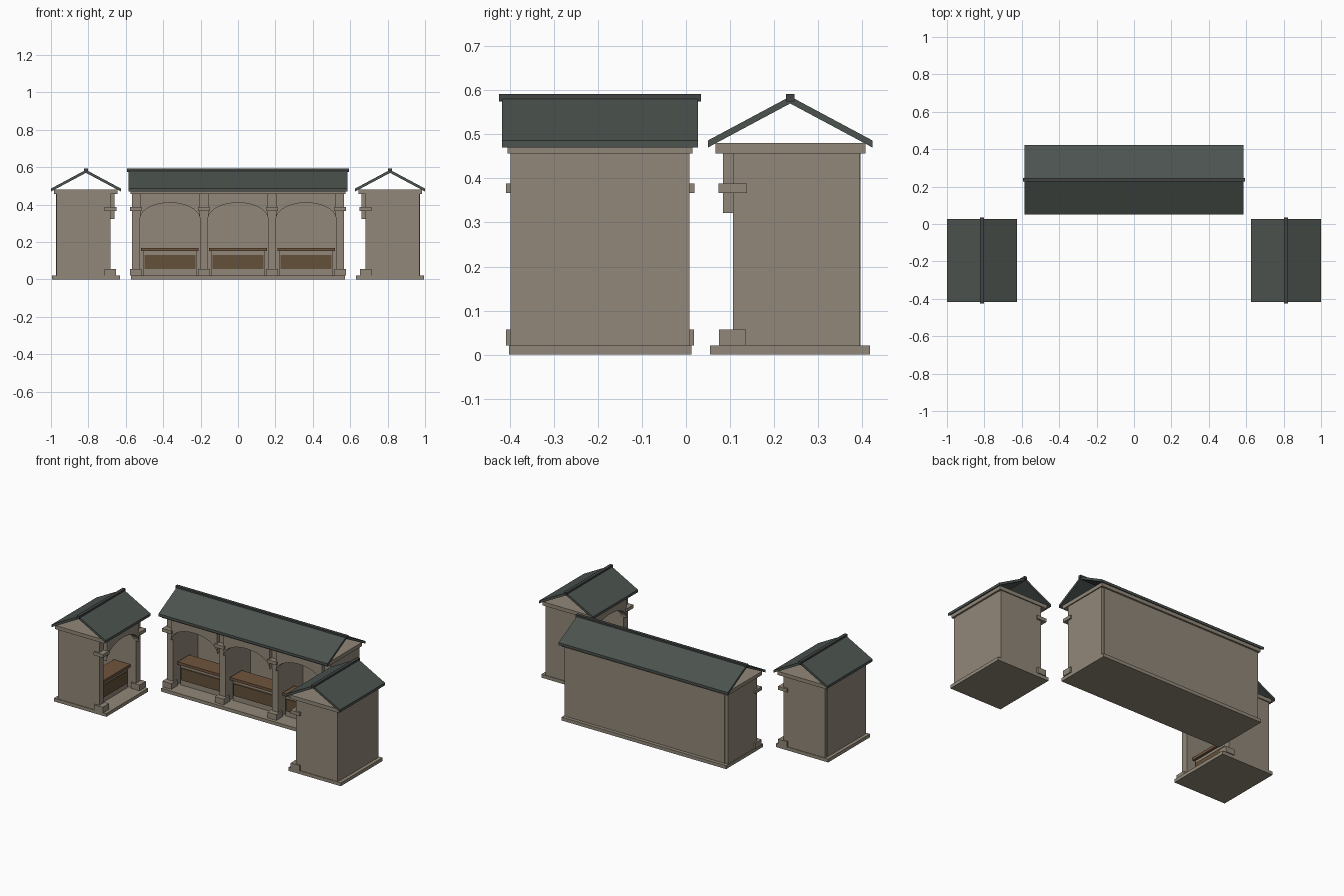
import bpy, math
from mathutils import Matrix

if "Cube" in bpy.data.objects:
    bpy.data.objects.remove(bpy.data.objects["Cube"])


def material(name, rgb):
    m = bpy.data.materials.new(name)
    m.diffuse_color = (*rgb, 1)
    m.use_nodes = True
    m.node_tree.nodes["Principled BSDF"].inputs["Base Color"].default_value = m.diffuse_color
    return m


STONE = material("stone", (0.285, 0.245, 0.19))
SLATE = material("roof slate", (0.072, 0.087, 0.078))
RIDGE = material("ridge slate", (0.052, 0.058, 0.055))
WOOD = material("counter wood", (0.16, 0.09, 0.048))
PANEL = material("panel wood", (0.125, 0.082, 0.042))
PITCH = 0.364          # bay spacing
WALL = 0.043           # divider wall thickness


def add_mesh(name, verts, faces, mat, place):
    me = bpy.data.meshes.new(name)
    me.from_pydata(verts, [], faces)
    me.materials.append(mat)
    ob = bpy.data.objects.new(name, me)
    ob.matrix_world = place
    bpy.context.collection.objects.link(ob)
    return ob


def box(name, x0, x1, y0, y1, z0, z1, mat, place):
    v = [(x, y, z) for z in (z0, z1) for x, y in ((x0, y0), (x1, y0), (x1, y1), (x0, y1))]
    f = [(3, 2, 1, 0), (4, 5, 6, 7), (0, 1, 5, 4), (1, 2, 6, 5), (2, 3, 7, 6), (3, 0, 4, 7)]
    return add_mesh(name, v, f, mat, place)


def arch(name, cx, place):
    # strip of quads between an elliptical opening and a straight top
    n, w = 24, (PITCH - WALL) / 2
    v, f = [], []
    for i in range(n + 1):
        a = math.pi * (1 - i / n)
        x, z = cx + w * math.cos(a), 0.322 + 0.088 * math.sin(a)
        v += [(x, -0.152, z), (x, -0.152, 0.457), (x, -0.108, z), (x, -0.108, 0.457)]
    for i in range(n):
        a, b = 4 * i, 4 * i + 4
        f += [(a, b, b + 1, a + 1), (a + 2, a + 3, b + 3, b + 2),
              (a, a + 2, b + 2, b), (a + 1, b + 1, b + 3, a + 3)]
    f += [(0, 1, 3, 2), (4 * n, 4 * n + 2, 4 * n + 3, 4 * n + 1)]
    add_mesh(name, v, f, STONE, place)


def roof(half, place):
    # gabled roof shell with open ends
    prof = [(-0.187, 0.470), (0, 0.570), (0.187, 0.470), (0.187, 0.486), (0, 0.586), (-0.187, 0.486)]
    v = [(x, y, z) for x in (-half, half) for y, z in prof]
    f = [(i, i + 6, (i + 1) % 6 + 6, (i + 1) % 6) for i in range(6)]
    f = [tuple(reversed(q)) for q in f]
    f += [(5, 4, 1, 0), (4, 3, 2, 1), (6, 7, 10, 11), (7, 8, 9, 10)]
    add_mesh("roof", v, [tuple(reversed(q)) for q in f], SLATE, place)


def stall(bays, place):
    h = bays * PITCH / 2
    box("plinth", -h - 0.025, h + 0.025, -0.1815, 0.1815, 0, 0.021, STONE, place)
    box("back_wall", -h, h, 0.118, 0.160, 0.021, 0.457, STONE, place)
    box("ceiling_beam", -h - 0.028, h + 0.028, -0.169, 0.171, 0.457, 0.480, STONE, place)
    roof(h + 0.0405, place)
    box("ridge_cap", -h - 0.0475, h + 0.0475, -0.010, 0.010, 0.575, 0.592, RIDGE, place)
    # walls with their front bases and capitals
    for i in range(bays + 1):
        x = -h + i * PITCH
        box("side_wall", x - WALL / 2, x + WALL / 2, -0.130, 0.157, 0.021, 0.457, STONE, place)
        box("pier_base", x - 0.031, x + 0.031, -0.1615, -0.100, 0.021, 0.057, STONE, place)
        box("pier_capital", x - 0.032, x + 0.032, -0.1625, -0.0985, 0.367, 0.388, STONE, place)
    # arch and counter in each bay
    for i in range(bays):
        x = -h + (i + 0.5) * PITCH
        arch("arch", x, place)
        box("counter_body", x - 0.145, x + 0.145, -0.080, 0.010, 0.021, 0.151, STONE, place)
        box("counter_panel", x - 0.137, x + 0.137, -0.087, -0.080, 0.055, 0.130, PANEL, place)
        box("counter_top", x - 0.154, x + 0.154, -0.095, 0.020, 0.151, 0.168, WOOD, place)


# long stall at the back, two single stalls facing inward
stall(3, Matrix.Translation((0, 0.2365, 0)))
for s in (-1, 1):
    stall(1, Matrix.Translation((s * 0.813, -0.195, 0)) @ Matrix.Rotation(-s * math.pi / 2, 4, 'Z'))
